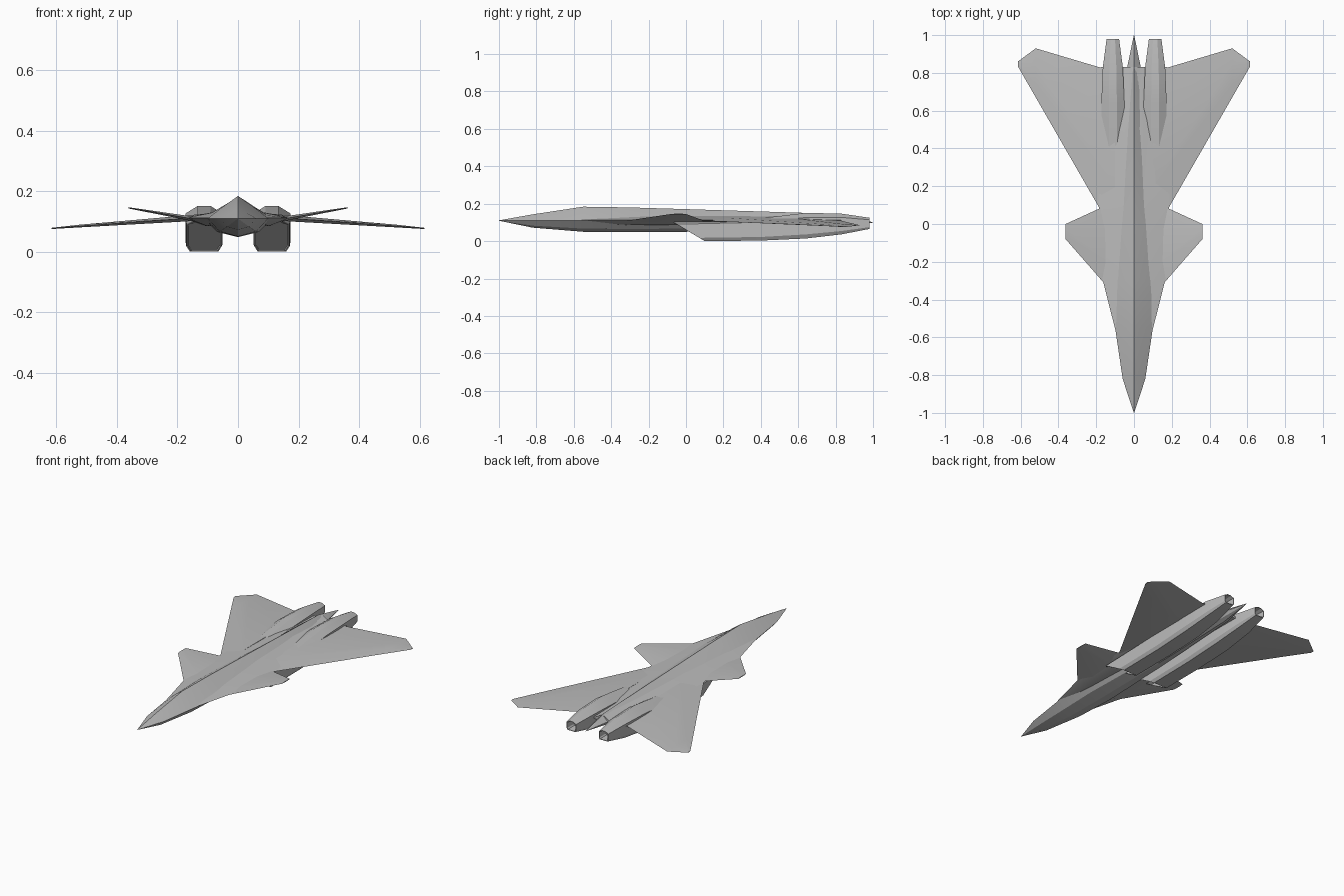
import bpy, bmesh, math

cube = bpy.data.objects.get("Cube")
if cube:
    bpy.data.objects.remove(cube, do_unlink=True)

grey = bpy.data.materials.new("airframe grey")
grey.use_nodes = True
COLOUR = (0.5, 0.5, 0.5, 1)
grey.diffuse_color = COLOUR
grey.node_tree.nodes["Principled BSDF"].inputs["Base Color"].default_value = COLOUR


def loft(name, rings, mirror=False):
    """Skin a list of equal-length point rings and cap both ends."""
    bm = bmesh.new()
    loops = [[bm.verts.new(p) for p in ring] for ring in rings]
    n = len(loops[0])
    for a, b in zip(loops, loops[1:]):
        for i in range(n):
            j = (i + 1) % n
            bm.faces.new((a[i], a[j], b[j], b[i]))
    bm.faces.new(loops[0])
    bm.faces.new(loops[-1])
    bmesh.ops.remove_doubles(bm, verts=bm.verts, dist=0.0001)
    bmesh.ops.recalc_face_normals(bm, faces=bm.faces)
    mesh = bpy.data.meshes.new(name)
    bm.to_mesh(mesh)
    bm.free()
    mesh.materials.append(grey)
    obj = bpy.data.objects.new(name, mesh)
    bpy.context.collection.objects.link(obj)
    bpy.ops.object.select_all(action='DESELECT')
    obj.select_set(True)
    bpy.context.view_layer.objects.active = obj
    bpy.ops.object.shade_smooth_by_angle(angle=math.radians(25))
    if mirror:
        obj.modifiers.new("Mirror", 'MIRROR')
    return obj


def symmetric(y, half):
    """Close a half section, listed from top centre to bottom centre."""
    other = [(-x, z) for x, z in reversed(half[1:-1])]
    return [(x, y, z) for x, z in half + other]


# Fuselage: ridged spine with a rounded belly, pointed at both ends
def body_ring(y, w, edge, top, low):
    return symmetric(y, [(0, top), (w * 0.5, edge + (top - edge) * 0.52), (w, edge),
                         (w * 0.6, edge + (low - edge) * 0.72), (0, low)])


loft("fuselage", [body_ring(*s) for s in (
    (-1, 0.001, 0.11, 0.111, 0.109),
    (-0.82, 0.06, 0.11, 0.143, 0.072),
    (-0.55, 0.1, 0.11, 0.184, 0.05),
    (-0.3, 0.115, 0.11, 0.18, 0.048),
    (0, 0.1, 0.11, 0.171, 0.05),
    (0.35, 0.075, 0.11, 0.16, 0.055),
    (0.8, 0.042, 0.105, 0.146, 0.07),
    (1, 0.001, 0.1, 0.101, 0.099))])

# Shoulders: flat centre section joining the wings to the body
loft("shoulders", [symmetric(y, [(0, 0.14), (0.05, top), (w, 0.112), (w * 0.6, low), (0, low)])
                   for y, w, top, low in (
    (-0.56, 0.099, 0.125, 0.1),
    (-0.28, 0.17, 0.136, 0.085),
    (0.1, 0.187, 0.136, 0.085),
    (0.5, 0.185, 0.13, 0.09),
    (0.83, 0.175, 0.112, 0.1))])


# Lifting surfaces: thin sections from root to clipped tip
def foil(x, lead, trail, z, thick):
    c = trail - lead
    return [(x, lead, z), (x, lead + c * 0.3, z + thick / 2),
            (x, lead + c * 0.7, z + thick / 2), (x, trail, z),
            (x, lead + c * 0.7, z - thick / 2), (x, lead + c * 0.3, z - thick / 2)]


loft("wings", [foil(*s) for s in (
    (0.1, -0.06, 0.805, 0.115, 0.022),
    (0.52, 0.67, 0.93, 0.085, 0.009),
    (0.615, 0.835, 0.86, 0.077, 0.004))], mirror=True)

loft("canards", [foil(*s) for s in (
    (0.1, -0.38, 0.12, 0.1, 0.018),
    (0.362, -0.08, 0.0, 0.145, 0.004))], mirror=True)


# Engine nacelles: raked box inlets tapering to open octagonal nozzles
def engine_ring(y_low, y_high, hw, low, high, inset=0):
    h = high - low
    half = [(0.35, 1), (1, 0.82), (1, 0.16), (0.8, 0)]
    section = half + [(-x, t) for x, t in reversed(half)]
    k = 1 - inset
    return [(0.112 + hw * x * k, y_low + (y_high - y_low) * t,
             low + h * (0.5 + (t - 0.5) * k)) for x, t in section]


INLET = (0.058, 0.0, 0.11)
NOZZLE = (0.033, 0.065, 0.125)
loft("engine_nacelles", [
    engine_ring(0.2, 0.02, *INLET, inset=0.1),
    engine_ring(0.1, -0.08, *INLET, inset=0.06),
    engine_ring(0.1, -0.08, *INLET),
    engine_ring(0.4, 0.4, 0.06, 0.003, 0.122),
    engine_ring(0.64, 0.64, 0.061, 0.014, 0.151),
    engine_ring(0.83, 0.83, 0.053, 0.036, 0.147),
    engine_ring(0.98, 0.98, *NOZZLE),
    engine_ring(0.98, 0.98, *NOZZLE, inset=0.12),
    engine_ring(0.92, 0.92, *NOZZLE, inset=0.25)], mirror=True)
